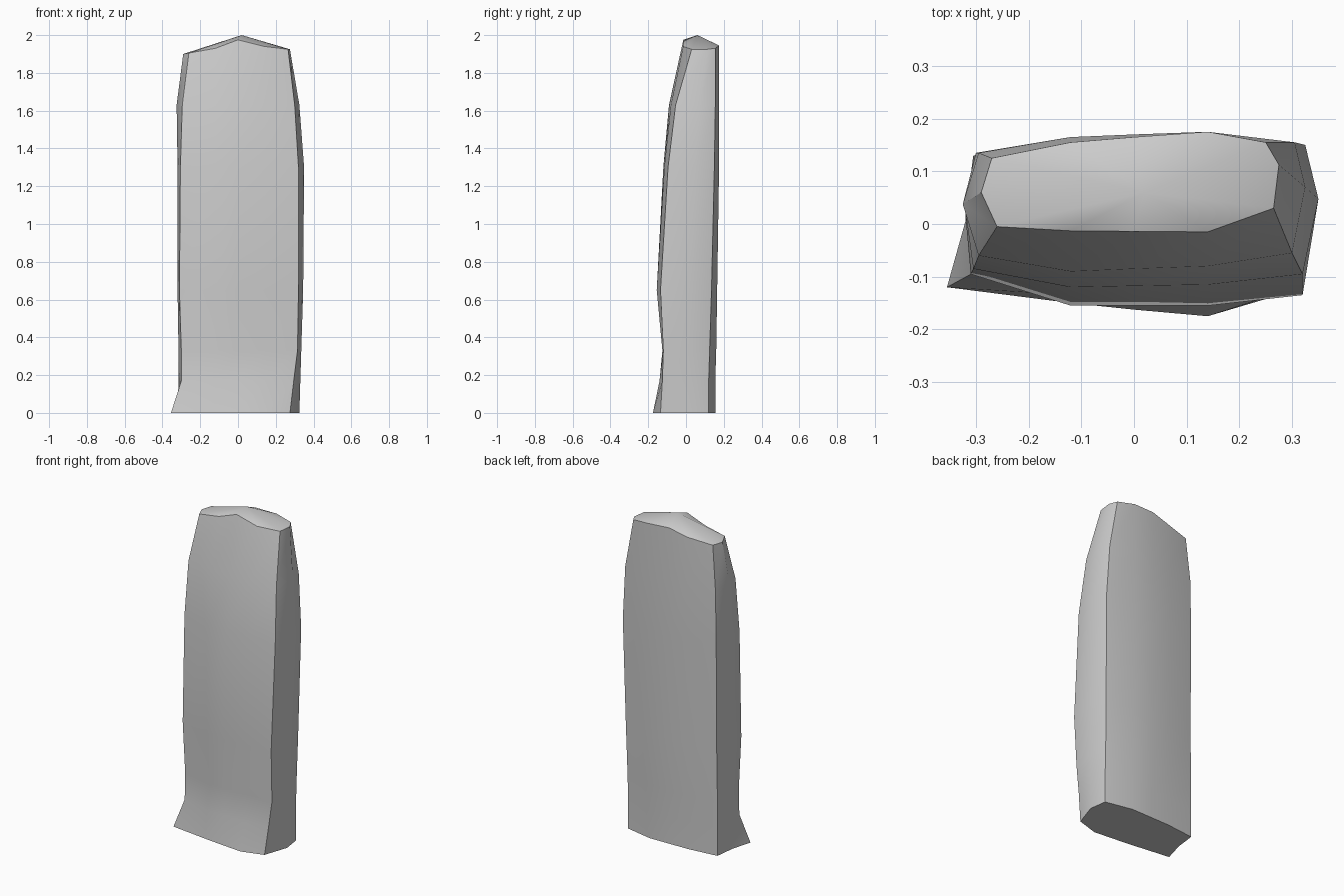
import bpy
import bmesh
from math import radians
from mathutils import Vector

default_cube = bpy.data.objects.get("Cube")
if default_cube:
    bpy.data.objects.remove(default_cube, do_unlink=True)

# Stone colour
stone_grey = bpy.data.materials.new("stone grey")
stone_grey.use_nodes = True
grey = (0.6, 0.6, 0.6, 1)
stone_grey.diffuse_color = grey
stone_grey.node_tree.nodes["Principled BSDF"].inputs["Base Color"].default_value = grey

# Shape of the slab at rising heights, in hundredths:
# height, front left corner, front bulges, front right corner, right edge,
# back right corner, back bulges, back left corner, left edge
LEVELS = [
    (0, (-35.5, -12), -15, -17.5, (27.5, -13.5), 32.5, (31, 12), 15.5, 15, (-30.5, 13), -32),
    (17, (-30, -9), -13.5, -14, (29.5, -12.5), 33, (31, 12), 15.5, 15, (-30.5, 13), -31.5),
    (33, (-30, -8.5), -12.5, -12.5, (31.5, -12), 33.5, (31, 12.5), 16, 15.5, (-30.5, 13), -31.5),
    (65, (-31, -9.5), -15.5, -15.5, (32, -13.5), 34.5, (31.5, 13.5), 16.5, 16, (-30, 13), -32),
    (130, (-30.5, -8.5), -12, -11.5, (32, -9.5), 35, (32.5, 15), 17.5, 16.5, (-30, 13.5), -32),
    (163, (-29.5, -6), -9, -8, (30, -5.5), 32.5, (30.5, 15.5), 17.5, 16.5, (-29.5, 13.5), -32.5),
    (192, (-26, -0.5), -1.3, -1.5, (26.5, 3), 27.5, (25, 15.5), 17.5, 15.5, (-27, 12.5), -29),
]
# Height of each point around the uneven top rim, relative to the last level
RIM = (-1.5, 1, 5.5, 2, 0.5, 0.5, 1, 2.5, 3, 0, -2, -2)


def outline(front_left, front_a, front_b, front_right, right, back_right,
            back_b, back_a, back_left, left):
    """Points of one cross-section, counter-clockwise from the front left."""
    right_y = (front_right[1] + back_right[1]) / 2 + 2
    left_y = (front_left[1] + back_left[1]) / 2
    return [front_left, (-12, front_a), (0, (front_a + front_b) / 2), (14, front_b),
            front_right, (right, right_y), back_right, (14, back_b),
            (0, (back_a + back_b) / 2), (-12, back_a), back_left, (left, left_y)]


def bridge(bm, lower, upper):
    """Join two rings with a band of faces."""
    count = len(lower)
    for i in range(count):
        j = (i + 1) % count
        bm.faces.new((lower[i], lower[j], upper[j], upper[i]))


# Standing stone lofted through its levels
bm = bmesh.new()
rings = []
for height, *shape in LEVELS:
    lifts = RIM if height == LEVELS[-1][0] else (0,) * len(RIM)
    rings.append([bm.verts.new(Vector((x, y, height + lift)) / 100)
                  for (x, y), lift in zip(outline(*shape), lifts)])
for lower, upper in zip(rings, rings[1:]):
    bridge(bm, lower, upper)

# Flat base and low domed crown
bm.faces.new(reversed(rings[0]))
crown = bm.verts.new((0.02, 0.06, 2))
top = rings[-1]
for a, b in zip(top, top[1:] + top[:1]):
    bm.faces.new((a, b, crown))
bmesh.ops.recalc_face_normals(bm, faces=bm.faces)

mesh = bpy.data.meshes.new("standing_stone")
bm.to_mesh(mesh)
bm.free()
mesh.materials.append(stone_grey)
stone = bpy.data.objects.new("standing_stone", mesh)
bpy.context.collection.objects.link(stone)

# Soft faces with crisp corner edges
bpy.ops.object.select_all(action="DESELECT")
stone.select_set(True)
bpy.context.view_layer.objects.active = stone
bpy.ops.object.shade_smooth_by_angle(angle=radians(35))
